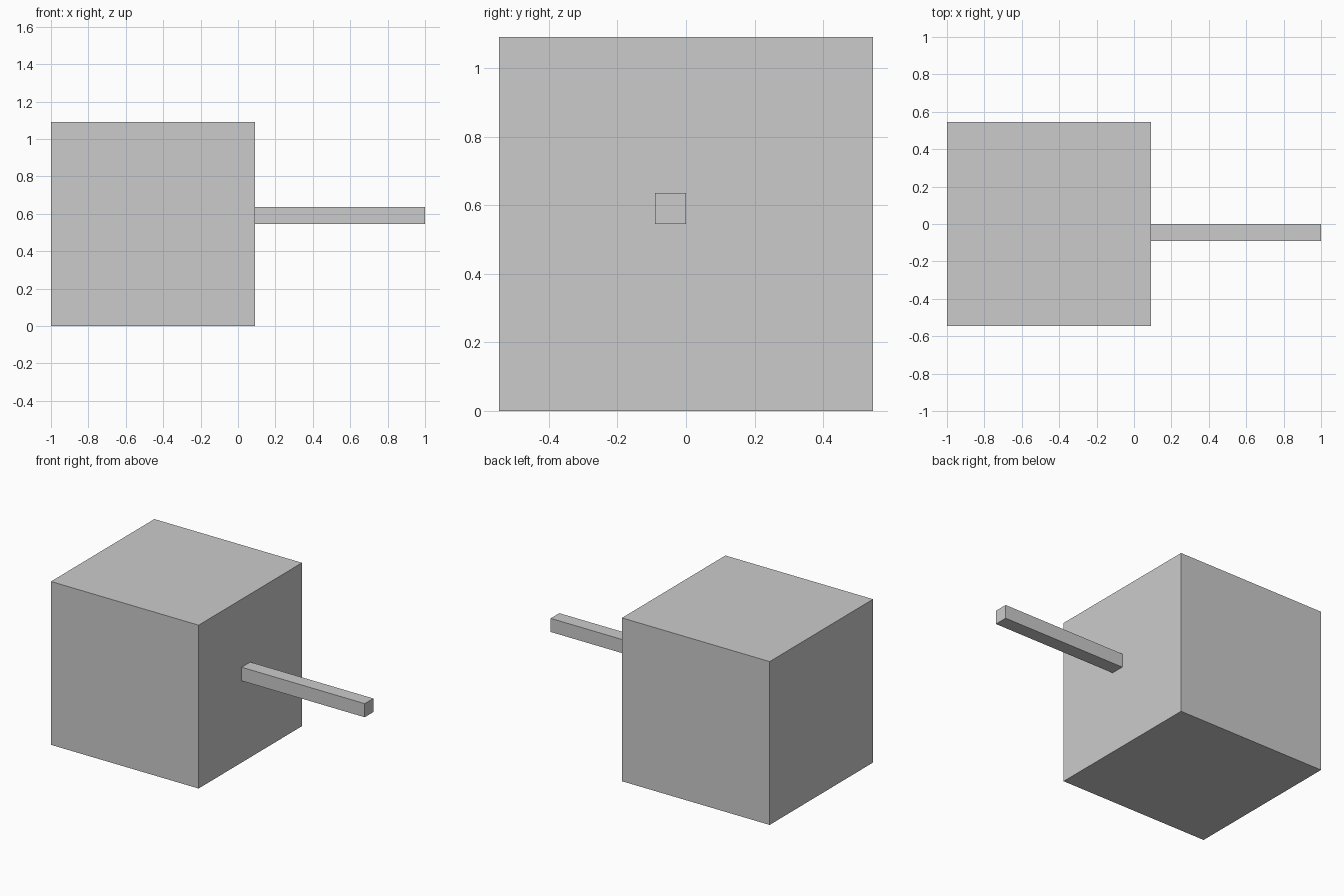
import bpy
from mathutils import Vector

default_cube = bpy.data.objects.get("Cube")
if default_cube:
    bpy.data.objects.remove(default_cube, do_unlink=True)

UNIT = 2 / 22  # the whole length spans 22 equal steps


def box(name, low, high):
    """Axis-aligned box between two corners given in steps."""
    low, high = Vector(low) * UNIT, Vector(high) * UNIT
    bpy.ops.mesh.primitive_cube_add(size=1, location=(low + high) / 2)
    obj = bpy.context.object
    obj.name = obj.data.name = name
    obj.scale = high - low
    bpy.ops.object.transform_apply(location=False, rotation=False, scale=True)
    return obj


# Large cube body
box("body", (-11, -6, 0), (1, 6, 12))

# Slim square bar standing out of the left side
box("side_bar", (1, -1, 6), (11, 0, 7))
